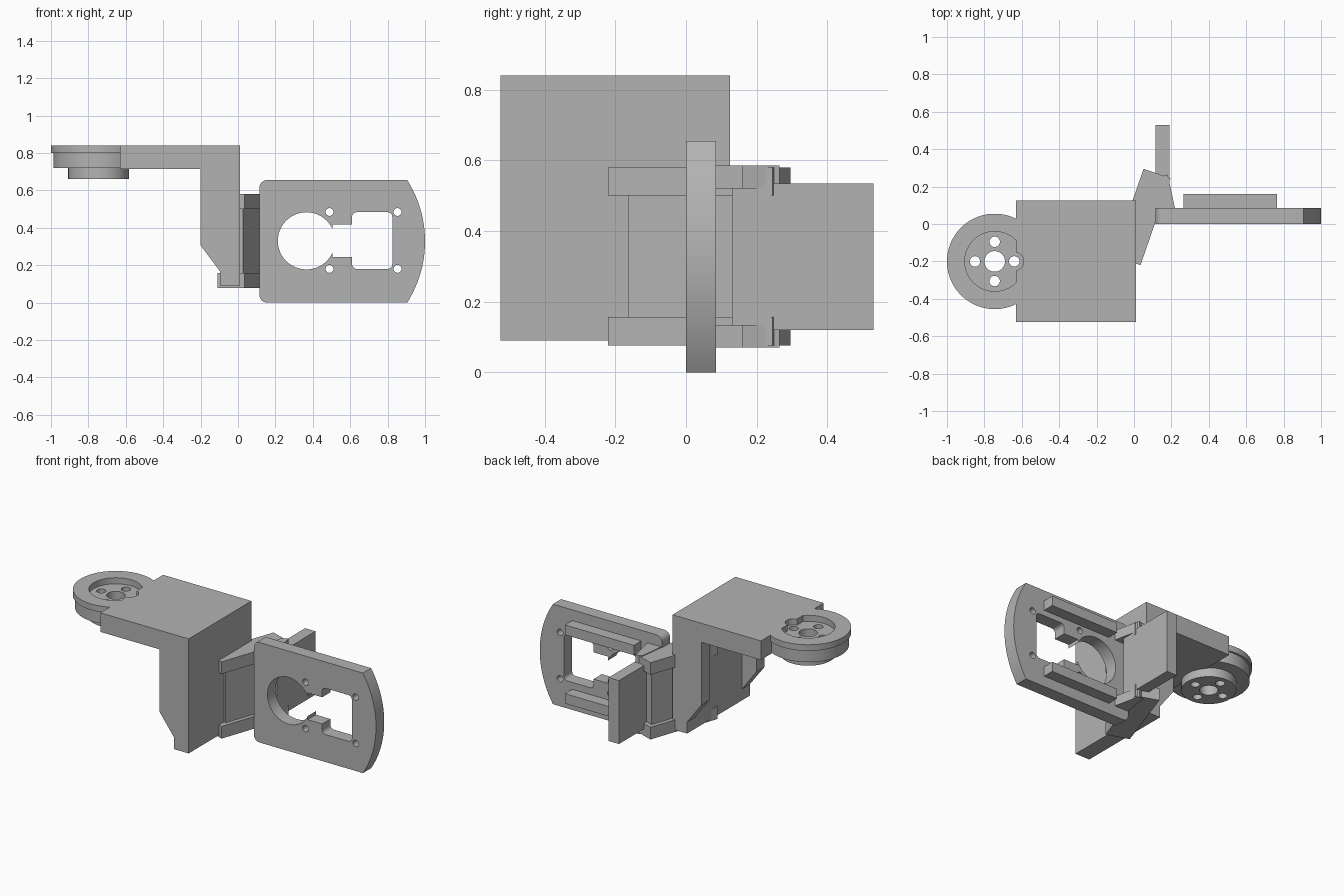
import bpy, bmesh
from math import sin, cos, pi, acos, asin, radians
from mathutils import Vector

cube = bpy.data.objects.get("Cube")
if cube:
    bpy.data.objects.remove(cube, do_unlink=True)

grey = bpy.data.materials.new("plain grey")
grey.use_nodes = True
colour = (0.45, 0.45, 0.45, 1)
grey.diffuse_color = colour
grey.node_tree.nodes["Principled BSDF"].inputs["Base Color"].default_value = colour


def prism(name, points, lo, hi, axis="z"):
    """Extrude a closed outline along z (points are x, y) or y (points are x, z)."""
    place = (lambda a, b, c: Vector((a, b, c))) if axis == "z" else (lambda a, b, c: Vector((a, c, b)))
    bm = bmesh.new()
    face = bm.faces.new([bm.verts.new(place(a, b, lo)) for a, b in points])
    top = bmesh.ops.extrude_face_region(bm, geom=[face])["geom"]
    bmesh.ops.translate(bm, vec=place(0, 0, hi - lo),
                        verts=[g for g in top if isinstance(g, bmesh.types.BMVert)])
    bmesh.ops.recalc_face_normals(bm, faces=bm.faces)
    mesh = bpy.data.meshes.new(name)
    bm.to_mesh(mesh)
    bm.free()
    mesh.materials.append(grey)
    obj = bpy.data.objects.new(name, mesh)
    bpy.context.collection.objects.link(obj)
    return obj


def arc(cx, cy, r, start=0, end=2 * pi, n=48):
    """Points along an arc; a full circle leaves out the repeated point."""
    full = abs(end - start - 2 * pi) < 1e-6
    return [(cx + r * cos(start + (end - start) * i / n), cy + r * sin(start + (end - start) * i / n))
            for i in range(n if full else n + 1)]


def rect(x0, x1, y0, y1):
    return [(x0, y0), (x1, y0), (x1, y1), (x0, y1)]


def round_rect(x0, x1, y0, y1, r):
    corners = [(x1 - r, y1 - r), (x0 + r, y1 - r), (x0 + r, y0 + r), (x1 - r, y0 + r)]
    return [p for i, (x, y) in enumerate(corners)
            for p in arc(x, y, r, i * pi / 2, (i + 1) * pi / 2, 6)]


def activate(obj):
    bpy.ops.object.select_all(action="DESELECT")
    obj.select_set(True)
    bpy.context.view_layer.objects.active = obj


def cut(obj, outlines, lo, hi, axis="z"):
    """Cut outlines through an object, one after another."""
    for points in outlines:
        cutter = prism("cutter", points, lo, hi, axis)
        cutter.hide_render = True
        mod = obj.modifiers.new("cut", "BOOLEAN")
        mod.operation, mod.solver, mod.object = "DIFFERENCE", "EXACT", cutter
        activate(obj)
        bpy.ops.object.modifier_apply(modifier=mod.name)
        bpy.data.objects.remove(cutter, do_unlink=True)


def smooth(obj):
    activate(obj)
    bpy.ops.object.shade_smooth_by_angle(angle=radians(30))


# Round mount, flattened where it meets the bracket
CX, CY, EDGE = -0.745, -0.2, -0.63
screws = [(CX + 0.105 * cos(k * pi / 2), CY + 0.105 * sin(k * pi / 2)) for k in range(4)]
holes = [arc(CX, CY, 0.055)] + [arc(x, y, 0.028, n=24) for x, y in screws]
bump = arc(*screws[0], 0.05, n=32)


def flat_disc(r):
    t = acos((EDGE - CX) / r)
    return arc(CX, CY, r, t, 2 * pi - t)


mount_rim = prism("mount_rim", flat_disc(0.255), 0.80, 0.84)
# The recess stops just past the flat edge so the rim stays open there
cut(mount_rim, [arc(CX, CY, 0.16)], 0.7, 0.9)
mount_disc = prism("mount_disc", flat_disc(0.242), 0.72, 0.80)
mount_boss = prism("mount_boss", arc(CX, CY, 0.163), 0.66, 0.72)
for part in (mount_disc, mount_boss):
    cut(part, holes, 0.6, 0.9)
for part in (mount_rim, mount_disc, mount_boss):
    smooth(part)

# Bracket: top plate, upright wall and two side gussets
Y0, Y1, X1 = -0.525, 0.125, 0.01
bracket_top = prism("bracket_top", rect(EDGE, X1, Y0, Y1), 0.715, 0.84)
cut(bracket_top, [bump], 0.80, 0.9)
cut(bracket_top, [holes[1]], 0.6, 0.9)
bracket_wall = prism("bracket_wall", rect(-0.095, X1, Y0, Y1), 0.09, 0.715)
gusset = [(-0.2, 0.715), (-0.2, 0.305), (-0.095, 0.165), (-0.095, 0.715)]
for side, y in (("front", Y0), ("back", Y1 - 0.08)):
    prism(side + "_gusset", gusset, y, y + 0.08, "y")

# Tilted hinge: a recessed web between two arms
start = Vector((-0.0375, -0.195))
along, across = Vector((0.327, 0.945)), Vector((0.945, -0.327))


def tilted(a0, a1, half):
    return [tuple(start + along * a + across * s) for a, s in
            ((a0, -half), (a0, half), (a1, half), (a1, -half))]


prism("hinge_web", tilted(0.05, 0.465, 0.05), 0.155, 0.50)
link = [(0.12, 0.08), (0.22, 0.08), (0.18, 0.265), (0.14, 0.25)]
for side, z, lz in (("lower", 0.077, 0.07), ("upper", 0.50, 0.52)):
    prism(side + "_hinge_arm", tilted(0, 0.492, 0.0765), z, z + 0.08)
    prism(side + "_link", link, lz, lz + 0.065)
    prism(side + "_rail", rect(0.265, 0.765, 0.085, 0.16), lz, lz + 0.065)

# Tab standing behind the hinge
prism("rear_tab", rect(0.115, 0.19, 0.13, 0.53), 0.12, 0.535)

# Face plate with curved end, round opening, slot, window and screw holes
H, R = 0.655, 0.612
bend = asin(H / 2 / R)
r = 0.04
outline = (arc(1 - R, H / 2, R, -bend, bend, 24)
           + arc(0.115 + r, H - r, r, pi / 2, pi, 6)
           + arc(0.115 + r, r, r, pi, 1.5 * pi, 6))
face_plate = prism("face_plate", outline, 0, 0.085, "y")
openings = [arc(0.366, 0.33, 0.153),
            rect(0.505, 0.63, 0.243, 0.418),
            round_rect(0.61, 0.825, 0.18, 0.483, 0.025)]
openings += [arc(x, z, 0.021, n=24) for x in (0.489, 0.853) for z in (0.18, 0.484)]
cut(face_plate, openings, -0.1, 0.2, "y")
smooth(face_plate)
